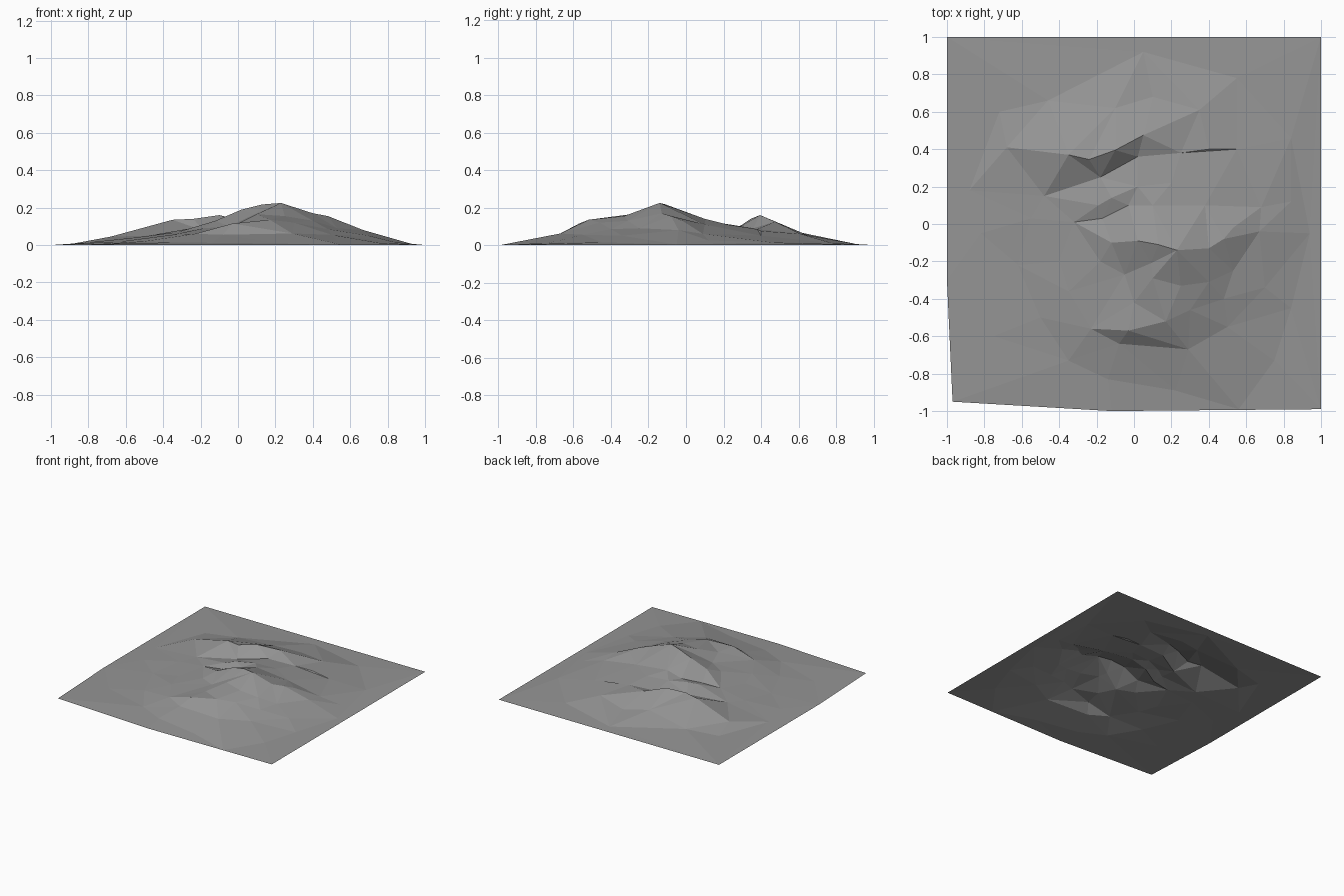
import bpy
import bmesh
from mathutils import Vector
from mathutils.geometry import delaunay_2d_cdt

if "Cube" in bpy.data.objects:
    bpy.data.objects.remove(bpy.data.objects["Cube"], do_unlink=True)

points = []
breaklines = []


def add_points(path):
    """Add loose survey points and return their indices."""
    first = len(points)
    points.extend(Vector(p) for p in path)
    return list(range(first, len(points)))


def add_line(path):
    """Add a crest or valley line whose edges the mesh has to keep."""
    ids = add_points(path)
    breaklines.extend(zip(ids, ids[1:]))


# Back hill: the long crest and the steep foot on its front side
add_line([(-.68, .41, .045), (-.35, .37, .135), (-.24, .345, .14),
          (-.1, .395, .16), (.05, .475, .125), (.35, .61, .06)])
add_line([(-.48, .15, .05), (-.18, .25, .075), (.02, .36, .09),
          (.25, .38, .085), (.55, .4, .05)])

# Low spur between the two hills
add_line([(-.32, .01, .07), (-.19, .1, .1), (-.12, .14, .115),
          (.02, .2, .115), (.2, .22, .11)])
add_line([(-.17, .03, .08), (-.03, .1, .105), (.1, .1, .14)])

# Main hill: the crest from its left shoulder over the summit to the right
add_line([(-.12, -.1, .13), (.02, -.09, .19), (.13, -.11, .217),
          (.23, -.14, .225), (.4, -.13, .17), (.48, -.08, .155),
          (.53, -.02, .13), (.67, -.04, .08)])
add_line([(.23, -.14, .225), (.1, -.29, .165), (0, -.42, .115)])

# Hollows beside the front spur and under the right crest
add_points([(-.05, -.27, .1), (.09, -.21, .165), (-.18, -.2, .09),
            (.25, -.33, .155), (.4, -.31, .13), (.53, -.25, .09),
            (.48, -.4, .085), (.7, -.34, .05)])

# Front knoll and the steep faces below it
add_line([(-.23, -.56, .06), (-.03, -.57, .115), (.17, -.52, .135),
          (.3, -.46, .12)])
add_line([(-.08, -.64, .055), (.29, -.67, .062), (.5, -.55, .055)])

# Slopes on the back and the sides
add_points([(-.46, .66, .02), (-.1, .62, .065), (.1, .68, .04),
            (.4, .4, .075), (.38, .1, .11), (.68, .09, .06),
            (-.55, .03, .04), (-.4, -.2, .05), (-.35, -.36, .055),
            (-.62, -.22, .02), (-.5, -.5, .02)])

# Outer foot of both hills, almost level with the plain
add_points([(-.88, .18, .008), (-.72, .6, .01), (.05, .92, .003),
            (.55, .78, .01), (.84, .46, .014), (.84, .12, .025),
            (.94, -.05, .003), (.84, -.45, .015), (.75, -.73, .012),
            (.22, -.89, .008), (-.14, -.83, .012), (-.35, -.73, .014),
            (-.75, -.6, .005), (-.82, -.05, .012)])

# Slightly uneven outline on the ground
outline = add_points([(-1, 1, 0), (1, 1, 0), (1, -.99, 0), (.56, -.99, 0),
                      (-.12, -1, 0), (-.97, -.95, 0), (-1, -.3, 0)])
breaklines.extend(zip(outline, outline[1:] + outline[:1]))

# Join all points into one triangulated sheet
flat, _, faces, origins, _, _ = delaunay_2d_cdt(
    [p.xy for p in points], breaklines, [], 0, 1e-5)
bm = bmesh.new()
verts = []
for place, source in zip(flat, origins):
    height = points[source[0]].z if source else 0
    verts.append(bm.verts.new((place.x, place.y, height)))
for face in faces:
    bm.faces.new([verts[i] for i in face])
bmesh.ops.recalc_face_normals(bm, faces=bm.faces)
if sum(f.normal.z for f in bm.faces) < 0:
    bmesh.ops.reverse_faces(bm, faces=bm.faces)

mesh = bpy.data.meshes.new("terrain")
bm.to_mesh(mesh)
bm.free()
terrain = bpy.data.objects.new("terrain", mesh)
bpy.context.collection.objects.link(terrain)

# One plain stone grey, flat shaded
stone = bpy.data.materials.new("stone grey")
stone.use_nodes = True
grey = (.3, .3, .3, 1)
stone.diffuse_color = grey
stone.node_tree.nodes["Principled BSDF"].inputs["Base Color"].default_value = grey
mesh.materials.append(stone)
